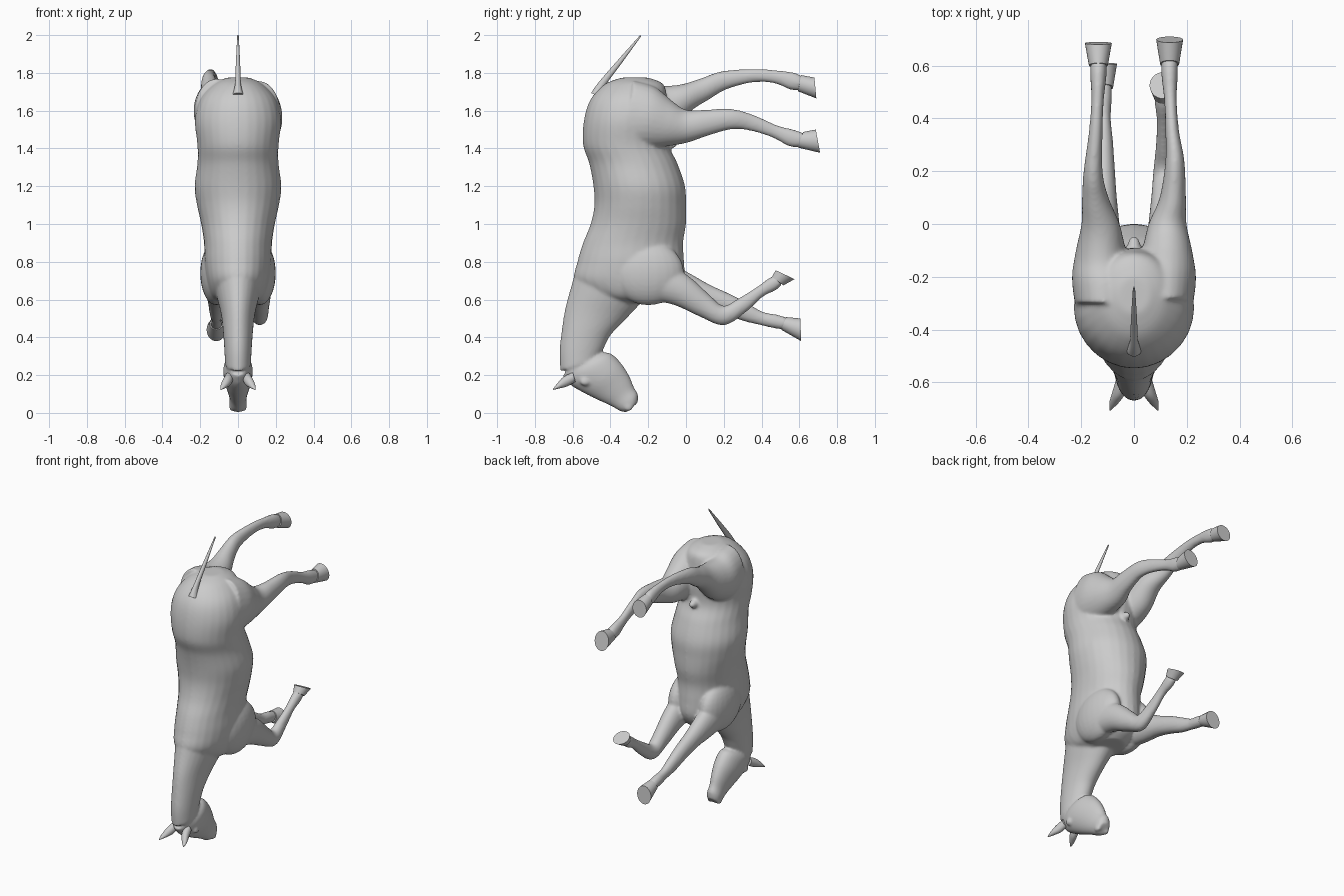
import bpy, bmesh, math
from mathutils import Vector, Matrix


def smooth_rings(rings, steps):
    """Catmull-Rom interpolation of ring parameters."""
    out = []
    n = len(rings)
    for i in range(n - 1):
        a, b, c, d = (Vector(rings[min(max(k, 0), n - 1)]) for k in (i - 1, i, i + 1, i + 2))
        for s in range(steps):
            t = s / steps
            out.append(0.5 * (2 * b + (c - a) * t + (2 * a - 5 * b + 4 * c - d) * t * t
                              + (3 * b - a - 3 * c + d) * t ** 3))
    out.append(Vector(rings[-1]))
    return out


def loft(bm, rings, steps=5, sides=28):
    """Ring = (x, y1, z1, y2, z2, half width): an ellipse between two side-view points."""
    loops = []
    for x, y1, z1, y2, z2, w in smooth_rings(rings, steps):
        mid = Vector((x, (y1 + y2) / 2, (z1 + z2) / 2))
        half = Vector((0, (y1 - y2) / 2, (z1 - z2) / 2))
        loops.append([bm.verts.new(mid + half * math.cos(a) + Vector((w * math.sin(a), 0, 0)))
                      for a in (2 * math.pi * k / sides for k in range(sides))])
    faces = [bm.faces.new(loops[0][::-1]), bm.faces.new(loops[-1])]
    for p, q in zip(loops, loops[1:]):
        for k in range(sides):
            j = (k + 1) % sides
            faces.append(bm.faces.new((p[k], p[j], q[j], q[k])))
    bmesh.ops.recalc_face_normals(bm, faces=faces)


def limb(bm, path):
    """Path point = (x, y, z, half depth, half width), rings square to the path."""
    rings = []
    for i, (x, y, z, h, w) in enumerate(path):
        a, b = path[max(i - 1, 0)], path[min(i + 1, len(path) - 1)]
        d = Vector((b[1] - a[1], b[2] - a[2])).normalized() * h
        rings.append((x, y - d.y, z + d.x, y + d.y, z - d.x, w))
    loft(bm, rings)


def ball(bm, loc, radii):
    m = Matrix.Translation(loc) @ Matrix.Diagonal((*radii, 1))
    bmesh.ops.create_uvsphere(bm, u_segments=24, v_segments=16, radius=1, matrix=m)


def finish(bm, name, angle=50):
    me = bpy.data.meshes.new(name)
    bm.to_mesh(me)
    bm.free()
    ob = bpy.data.objects.new(name, me)
    bpy.context.collection.objects.link(ob)
    bpy.ops.object.select_all(action='DESELECT')
    ob.select_set(True)
    bpy.context.view_layer.objects.active = ob
    bpy.ops.object.shade_smooth_by_angle(angle=math.radians(angle))
    return ob


body = bmesh.new()

# Torso: z, back y, belly y, half width
torso = [(1.775, -.34, -.2, .06), (1.74, -.43, -.12, .13), (1.66, -.505, -.1, .2),
         (1.55, -.54, -.09, .228), (1.42, -.545, -.09, .215), (1.32, -.512, -.045, .215),
         (1.2, -.49, -.005, .23), (1.1, -.485, 0, .217), (1.0, -.505, 0, .195),
         (.9, -.545, -.015, .18), (.8, -.575, -.01, .178), (.7, -.59, -.01, .165),
         (.62, -.5, -.06, .14), (.58, -.36, -.13, .09)]
loft(body, [(0, b, z, f, z, w) for z, b, f, w in torso])

# Neck: crest point, throat point, half width
loft(body, [(0, -.555, .86, -.12, .72, .15), (0, -.605, .68, -.24, .58, .115),
            (0, -.64, .55, -.32, .495, .09), (0, -.66, .42, -.40, .41, .078),
            (0, -.67, .32, -.44, .33, .072), (0, -.665, .22, -.46, .29, .068)])

# Head: face point, jaw point, half width
loft(body, [(0, -.655, .2, -.47, .31, .06), (0, -.612, .148, -.405, .318, .077),
            (0, -.54, .105, -.345, .265, .074), (0, -.47, .07, -.30, .195, .058),
            (0, -.40, .038, -.275, .135, .046), (0, -.35, .01, -.255, .10, .046),
            (0, -.315, .002, -.255, .055, .038)])

# Shoulders, eyes and nostril swellings
for s in (-1, 1):
    ball(body, (s * .115, -.2, .74), (.085, .19, .17))
    ball(body, (s * .064, -.535, .165), (.016, .026, .022))
    ball(body, (s * .03, -.305, .03), (.018, .024, .022))
# Sheath on the belly
ball(body, (0, -.1, 1.425), (.028, .055, .03))

# Hind legs: y, z, half depth, half width, distance from centre
hind_near = [(-.3, 1.57, .19, .11, .115), (-.2, 1.56, .17, .12, .115), (-.1, 1.53, .125, .095, .125),
             (0, 1.517, .088, .072, .127), (.1, 1.535, .07, .05, .147), (.24, 1.555, .054, .036, .155),
             (.35, 1.535, .043, .026, .145), (.47, 1.49, .035, .024, .138),
             (.56, 1.455, .046, .031, .135), (.62, 1.443, .037, .031, .135)]
hind_far = [(-.3, 1.6, .17, .11, .115), (-.2, 1.6, .16, .12, .115), (-.1, 1.62, .12, .095, .125),
            (0, 1.67, .075, .072, .127), (.1, 1.715, .06, .05, .147), (.2, 1.76, .05, .036, .155),
            (.35, 1.785, .036, .026, .145), (.47, 1.78, .035, .024, .138),
            (.56, 1.757, .046, .031, .135), (.61, 1.743, .038, .031, .135)]
# Front legs: one folded, one reaching
fore_near = [(-.15, .70, .11, .07, .115), (-.02, .645, .085, .062, .115), (.1, .565, .062, .05, .115),
             (.2, .515, .052, .042, .115), (.3, .572, .041, .03, .113), (.39, .64, .031, .026, .112),
             (.455, .68, .037, .031, .11), (.49, .703, .032, .031, .11)]
fore_far = [(-.15, .70, .11, .07, .115), (-.02, .66, .09, .062, .115), (.1, .62, .065, .05, .115),
            (.22, .575, .055, .042, .115), (.32, .53, .047, .035, .115), (.4, .5, .036, .027, .115),
            (.47, .485, .037, .031, .115), (.53, .472, .033, .031, .115)]
for side, path in ((1, hind_near), (-1, hind_far), (1, fore_near), (-1, fore_far)):
    limb(body, [(side * x, y, z, h, w) for y, z, h, w, x in path])

# Blend every body part into one smooth skin
skin = finish(body, "horse_body")
rm = skin.modifiers.new("blend", 'REMESH')
rm.mode = 'VOXEL'
rm.voxel_size = .008
rm.use_smooth_shade = True
sm = skin.modifiers.new("soften", 'SMOOTH')
sm.factor = .5
sm.iterations = 10

# Hooves: x, coronet heel and toe, sole heel and toe
hooves = {"hind_hoof_right": (.135, .62, 1.487, .592, 1.405, .687, 1.50, .71, 1.377),
          "hind_hoof_left": (-.135, .61, 1.788, .592, 1.703, .68, 1.775, .69, 1.665),
          "front_hoof_right": (.11, .455, .72, .515, .675, .475, .755, .575, .708),
          "front_hoof_left": (-.115, .53, .507, .505, .44, .605, .50, .61, .38)}
for name, (x, *p) in hooves.items():
    bm = bmesh.new()
    loft(bm, [(x, *p[:4], .036), (x, *p[4:], .051)], steps=3)
    finish(bm, name)

# Ears: curved cones pointing back from the poll
for side, name in ((1, "ear_right"), (-1, "ear_left")):
    bm = bmesh.new()
    loft(bm, [(side * .045, -.60, .215, -.585, .165, .024), (side * .058, -.65, .19, -.63, .14, .025),
              (side * .075, -.682, .155, -.668, .13, .018), (side * .09, -.706, .124, -.703, .122, .003)],
         sides=16)
    finish(bm, name)

# Tail: thin tapering spike
bm = bmesh.new()
limb(bm, [(0, -.47, 1.68, .035, .03), (0, -.445, 1.74, .02, .016),
          (0, -.35, 1.86, .013, .011), (0, -.24, 1.997, .004, .004)])
finish(bm, "tail")
